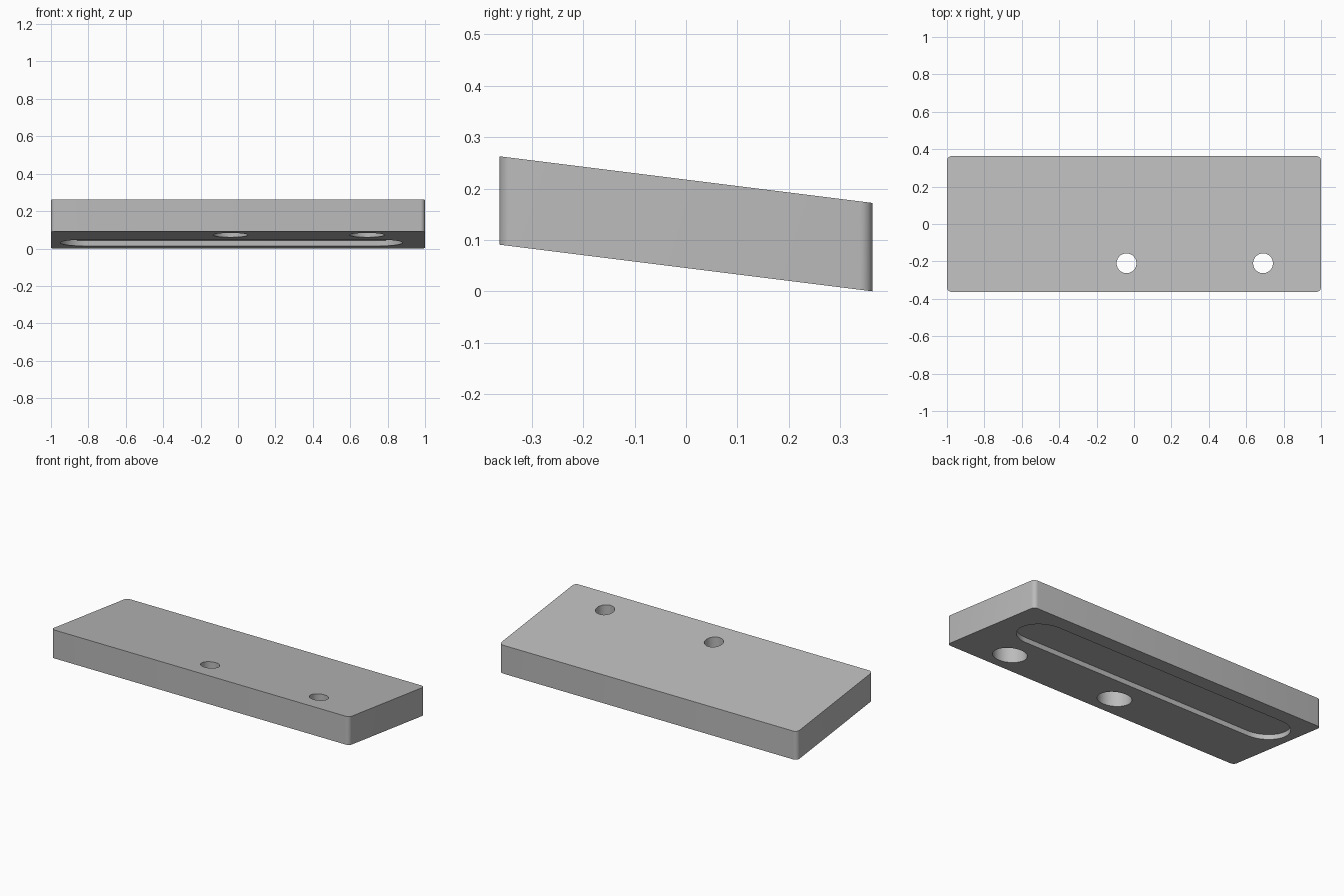
import bpy
import bmesh
import math
from mathutils import Matrix

HALF_X, HALF_Y = 1.0, 0.363
THICK = 0.172
SLOPE = -0.125

cube = bpy.data.objects.get("Cube")
if cube:
    bpy.data.objects.remove(cube, do_unlink=True)

grey = bpy.data.materials.new("plain_grey")
grey.use_nodes = True
grey.diffuse_color = (0.5, 0.5, 0.5, 1)
grey.node_tree.nodes["Principled BSDF"].inputs["Base Color"].default_value = (0.5, 0.5, 0.5, 1)


def rounded_outline(cx, cy, hx, hy, r, steps):
    """Rounded rectangle outline; a slot or a circle when r fills the half sizes."""
    points = []
    for quarter, (sx, sy) in enumerate([(1, 1), (-1, 1), (-1, -1), (1, -1)]):
        for i in range(steps + 1):
            a = (quarter + i / steps) * math.pi / 2
            points.append((cx + sx * (hx - r) + r * math.cos(a),
                           cy + sy * (hy - r) + r * math.sin(a)))
    return points


def prism(name, outline, z0, z1):
    """Extrude an outline from z0 to z1."""
    bm = bmesh.new()
    face = bm.faces.new([bm.verts.new((x, y, z0)) for x, y in outline])
    ext = bmesh.ops.extrude_face_region(bm, geom=[face])
    moved = [g for g in ext["geom"] if isinstance(g, bmesh.types.BMVert)]
    bmesh.ops.translate(bm, verts=moved, vec=(0, 0, z1 - z0))
    bmesh.ops.remove_doubles(bm, verts=bm.verts, dist=1e-5)
    bmesh.ops.recalc_face_normals(bm, faces=bm.faces)
    mesh = bpy.data.meshes.new(name)
    bm.to_mesh(mesh)
    bm.free()
    mesh.materials.append(grey)
    obj = bpy.data.objects.new(name, mesh)
    bpy.context.collection.objects.link(obj)
    return obj


def cut(target, cutter):
    """Subtract the cutter from the target and discard it."""
    cutter.hide_render = True
    mod = target.modifiers.new("cut", 'BOOLEAN')
    mod.operation = 'DIFFERENCE'
    mod.solver = 'EXACT'
    mod.object = cutter
    bpy.context.view_layer.objects.active = target
    bpy.ops.object.modifier_apply(modifier=mod.name)
    bpy.data.objects.remove(cutter, do_unlink=True)


# Slab with small rounded corners
slab = prism("sloped_plate", rounded_outline(0, 0, HALF_X, HALF_Y, 0.025, 6), 0, THICK)

# Long shallow slot in the underside
cut(slab, prism("slot_cutter", rounded_outline(-0.035, 0.12, 0.915, 0.14, 0.14, 12), -0.1, 0.03))

# Screw holes: narrow through the top, wide from below
for x in (-0.04, 0.69):
    for name, r, depth in (("head_cutter", 0.093, 0.11), ("shank_cutter", 0.053, THICK + 0.1)):
        cut(slab, prism(name, rounded_outline(x, -0.21, r, r, r, 12), -0.1, depth))

# Tilt the top and bottom while keeping the walls upright
shear = Matrix.Identity(4)
shear[2][1] = SLOPE
shear[2][3] = -SLOPE * HALF_Y
slab.data.transform(shear)

# Smooth the round walls, keep the edges sharp
bpy.ops.object.select_all(action='DESELECT')
slab.select_set(True)
bpy.context.view_layer.objects.active = slab
bpy.ops.object.shade_smooth_by_angle(angle=math.radians(30))
